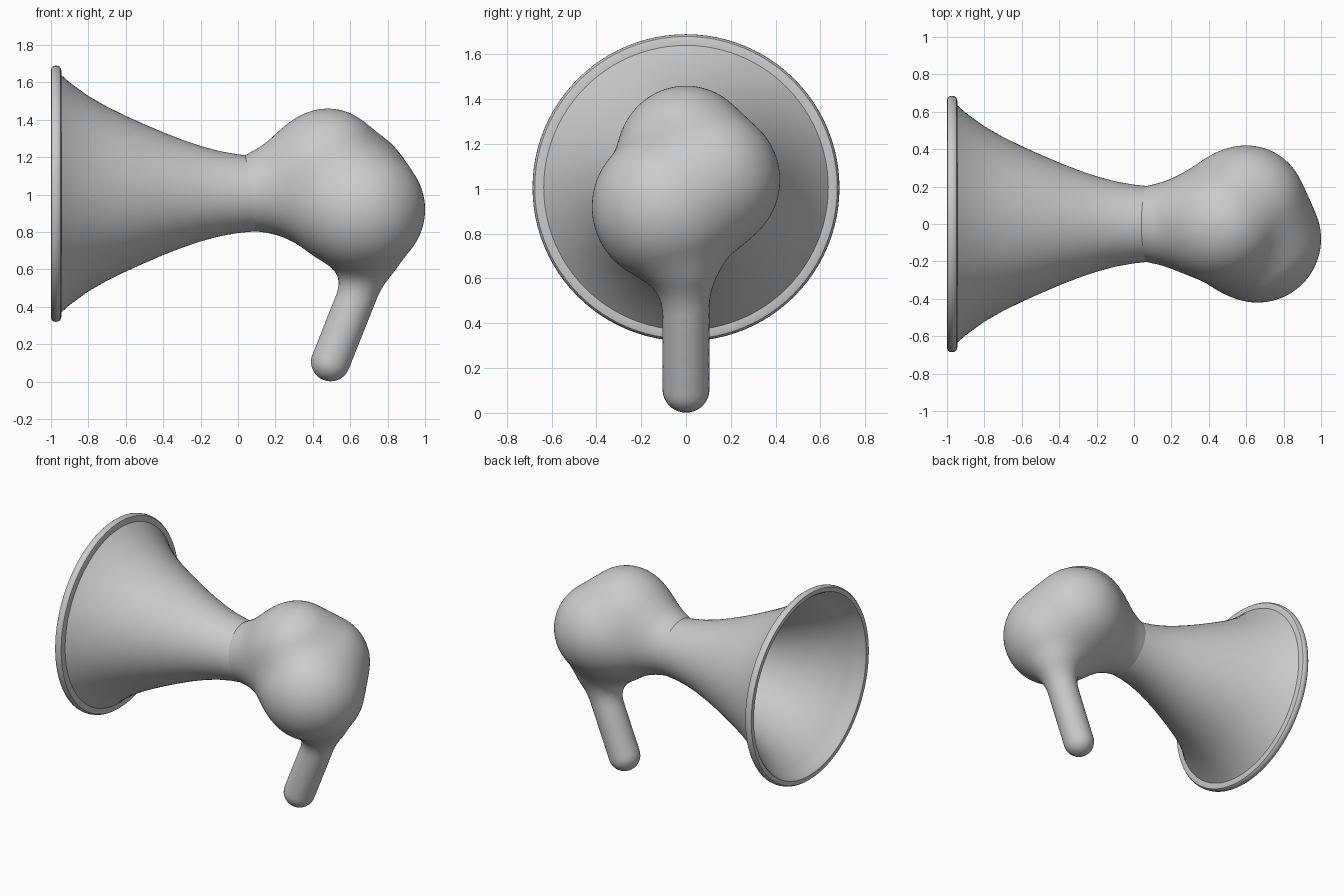
import bpy, bmesh, math
from mathutils import Vector, Matrix

if "Cube" in bpy.data.objects:
    bpy.data.objects.remove(bpy.data.objects["Cube"])

AXIS_Z = 1.005

# Bulb and handle described as blended capsules: start, end, radius, blend width
parts = [
    ((0.48, 0.00, 1.16), (0.48, 0.00, 1.16), 0.30, 0.0),    # top lobe
    ((0.60, 0.10, 1.04), (0.60, 0.10, 1.04), 0.32, 0.06),   # back lobe
    ((0.66, -0.08, 0.92), (0.66, -0.08, 0.92), 0.34, 0.08), # front lobe
    ((0.10, 0.00, AXIS_Z), (0.40, 0.00, AXIS_Z), 0.20, 0.25),  # neck
    ((0.495, 0.00, 0.106), (0.70, 0.00, 0.62), 0.105, 0.15),   # handle
]
parts = [(Vector(a), Vector(b), r, k) for a, b, r, k in parts]


def distance(p):
    d = None
    for a, b, r, k in parts:
        ab = b - a
        t = 0 if ab.length < 1e-6 else max(0, min(1, (p - a).dot(ab) / ab.length_squared))
        e = (p - a - ab * t).length - r
        if d is None:
            d = e
        else:
            h = max(k - abs(d - e), 0) / k
            d = min(d, e) - h * h * k / 4
    return d


def project(p):
    s = 0.002
    d = distance(p)
    g = Vector([distance(p + Vector([s if i == j else 0 for j in range(3)])) - d
                for i in range(3)]) / s
    if g.length < 0.2:
        return p
    step = max(-0.05, min(0.05, d))
    return p - g.normalized() * step


def make_object(name, bm):
    mesh = bpy.data.meshes.new(name)
    bm.to_mesh(mesh)
    bm.free()
    ob = bpy.data.objects.new(name, mesh)
    bpy.context.collection.objects.link(ob)
    return ob


# Bulb with handle: rough union of spheres, remeshed and pulled onto the blend
bm = bmesh.new()
for a, b, r, k in parts:
    n = max(1, math.ceil((b - a).length / 0.05))
    for i in range(n + 1):
        bmesh.ops.create_icosphere(bm, subdivisions=3, radius=r,
                                   matrix=Matrix.Translation(a.lerp(b, i / n)))
        if (b - a).length < 1e-6:
            break
bulb = make_object("bulb_and_handle", bm)
bpy.context.view_layer.objects.active = bulb
bulb.select_set(True)
mod = bulb.modifiers.new("union", 'REMESH')
mod.mode = 'VOXEL'
mod.voxel_size = 0.022
bpy.ops.object.modifier_apply(modifier=mod.name)

bm = bmesh.new()
bm.from_mesh(bulb.data)
for i in range(7):
    if i < 5:
        bmesh.ops.smooth_vert(bm, verts=bm.verts, factor=0.5,
                              use_axis_x=True, use_axis_y=True, use_axis_z=True)
    for v in bm.verts:
        v.co = project(v.co)
bm.to_mesh(bulb.data)
bm.free()
bulb.data.shade_smooth()

# Horn: outer wall, rounded rim, then inner wall, spun around the x axis
outer = [(0.10, 0.20), (0.0, 0.21), (-0.1, 0.228), (-0.2, 0.255), (-0.3, 0.289),
         (-0.4, 0.328), (-0.5, 0.371), (-0.6, 0.416), (-0.7, 0.465), (-0.8, 0.522),
         (-0.9, 0.595), (-0.945, 0.635)]
rim = [(-0.945, 0.66), (-0.949, 0.675), (-0.96, 0.683), (-0.973, 0.685),
       (-0.987, 0.683), (-0.997, 0.675), (-1.0, 0.66), (-0.997, 0.645), (-0.985, 0.634)]
inner = [(x, r - 0.02) for x, r in reversed(outer)]
profile = outer + rim + inner

bm = bmesh.new()
verts = [bm.verts.new((x, 0, AXIS_Z + r)) for x, r in profile]
edges = [bm.edges.new((verts[i], verts[(i + 1) % len(verts)])) for i in range(len(verts))]
bmesh.ops.spin(bm, geom=verts + edges, cent=(0, 0, AXIS_Z), axis=(1, 0, 0),
               angle=math.tau, steps=96, use_duplicate=False)
bmesh.ops.remove_doubles(bm, verts=bm.verts, dist=1e-4)
bmesh.ops.recalc_face_normals(bm, faces=bm.faces)
horn = make_object("horn", bm)
bpy.ops.object.select_all(action='DESELECT')
horn.select_set(True)
bpy.context.view_layer.objects.active = horn
bpy.ops.object.shade_smooth_by_angle(angle=math.radians(35))
